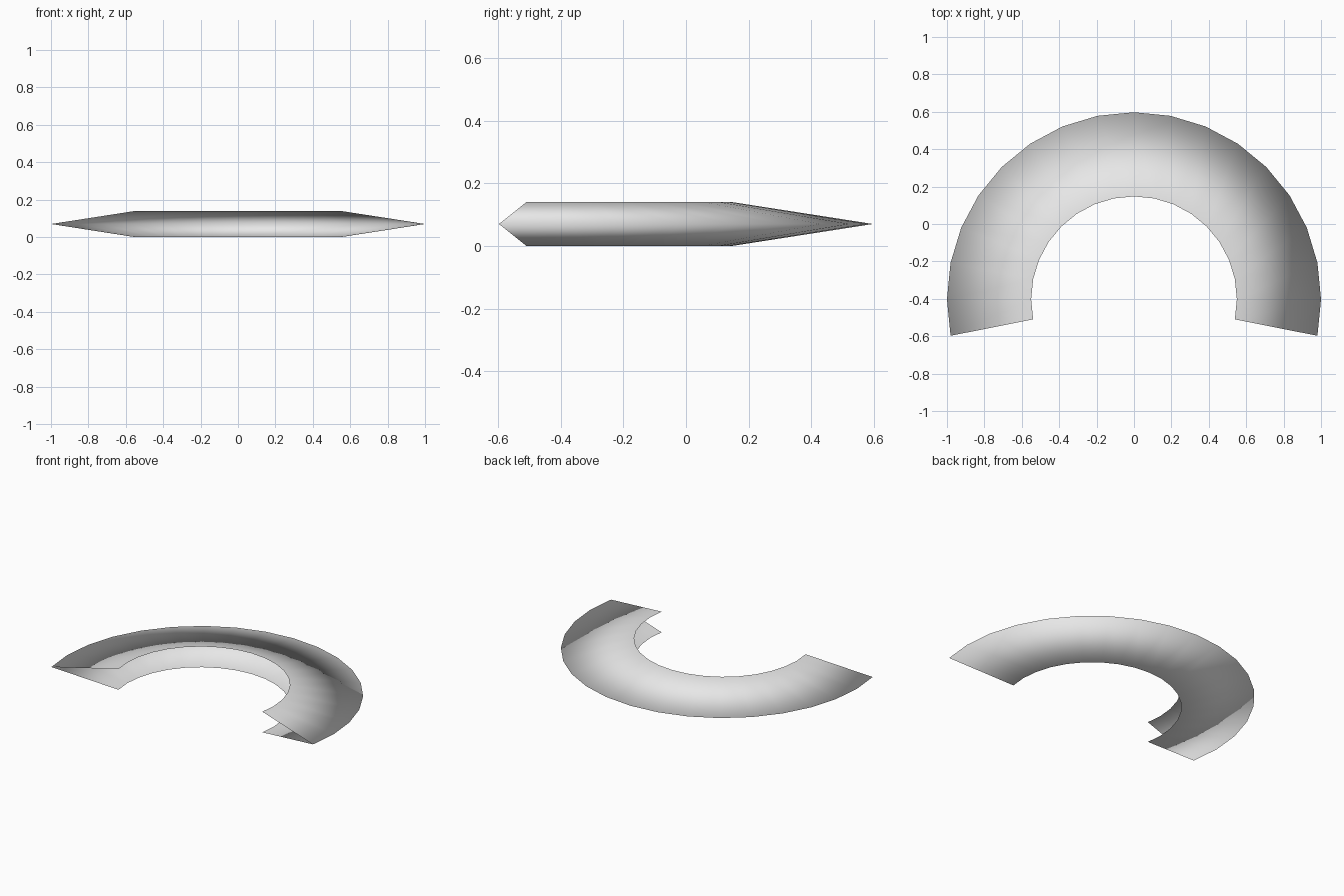
import bpy, bmesh, math

if "Cube" in bpy.data.objects:
    bpy.data.objects.remove(bpy.data.objects["Cube"])

# Main dimensions
SIDES = 32            # segments in a full turn
STEPS = 18            # segments actually present
CENTRE_Y = -0.4025
PROFILE = [(0.55, 0.14), (1.0, 0.07), (0.55, 0.0)]   # (radius, height): open V section

grey = bpy.data.materials.new("light_grey")
grey.diffuse_color = (0.8, 0.8, 0.8, 1)
grey.use_nodes = True
grey.node_tree.nodes["Principled BSDF"].inputs["Base Color"].default_value = grey.diffuse_color

# Horseshoe-shaped shell: V section swept round the centre, open inside and at both ends
bm = bmesh.new()
rings = []
for i in range(STEPS + 1):
    a = math.radians(90) + (i - STEPS / 2) * math.tau / SIDES
    rings.append([bm.verts.new((r * math.cos(a), CENTRE_Y + r * math.sin(a), z))
                  for r, z in PROFILE])
for here, after in zip(rings, rings[1:]):
    for k in range(len(PROFILE) - 1):
        face = bm.faces.new((here[k], here[k + 1], after[k + 1], after[k]))
        face.smooth = True    # shading runs smoothly over the rim

mesh = bpy.data.meshes.new("curved_shell")
bm.to_mesh(mesh)
bm.free()
mesh.materials.append(grey)
shell = bpy.data.objects.new("curved_shell", mesh)
bpy.context.collection.objects.link(shell)
